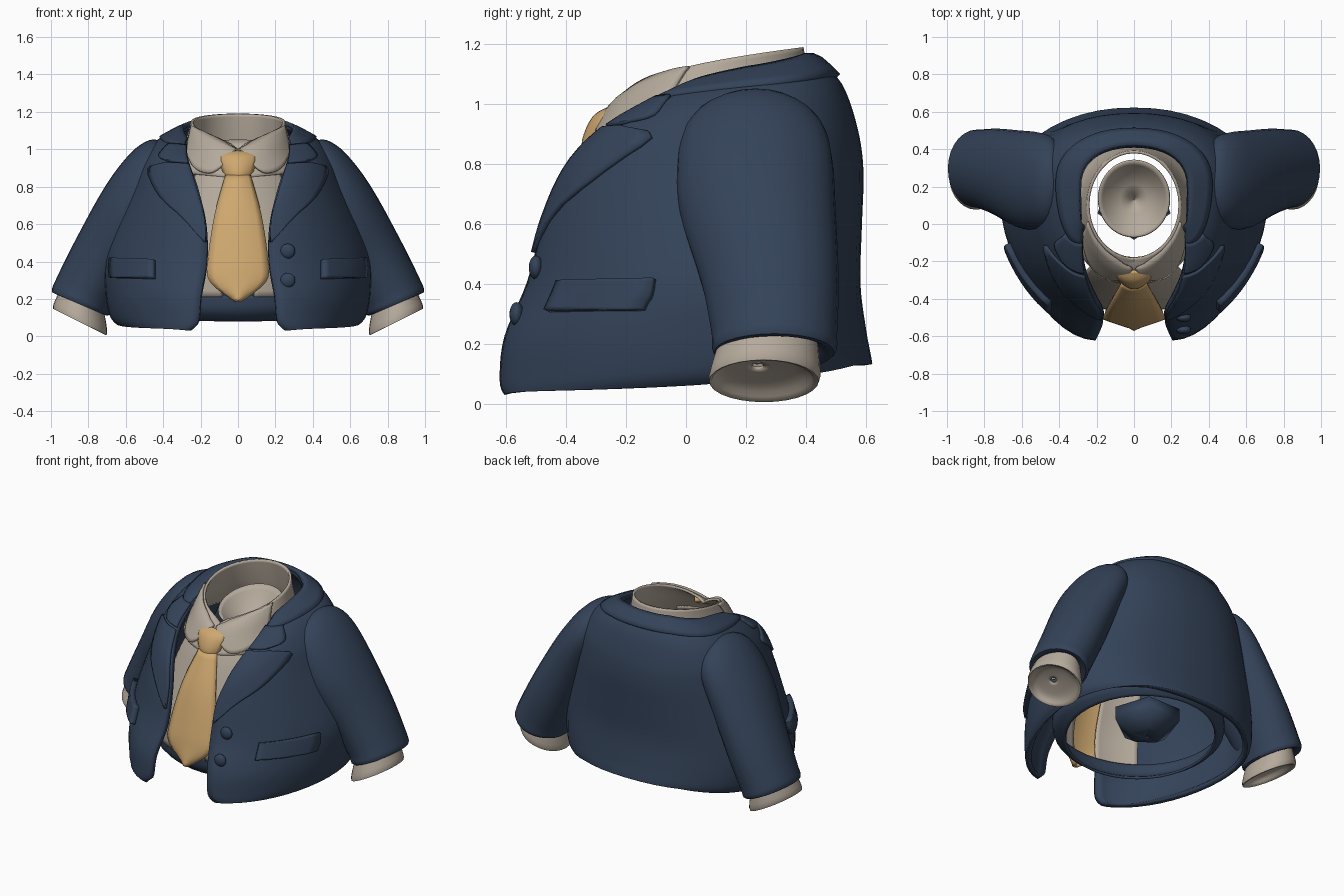
import bpy, bmesh, math
from mathutils import Vector
from mathutils.bvhtree import BVHTree

if "Cube" in bpy.data.objects:
    bpy.data.objects.remove(bpy.data.objects["Cube"])


def material(name, rgb):
    m = bpy.data.materials.new(name)
    m.use_nodes = True
    m.diffuse_color = (*rgb, 1)
    m.node_tree.nodes["Principled BSDF"].inputs["Base Color"].default_value = (*rgb, 1)
    return m


NAVY = material("navy cloth", (0.034, 0.056, 0.1))
BEIGE = material("beige shirt", (0.46, 0.4, 0.33))
GOLD = material("gold tie", (0.62, 0.39, 0.16))


def spline(keys, steps):
    """Smooth interpolation through a list of tuples."""
    out = []
    last = len(keys) - 1
    for i in range(last):
        a, b, c, d = (keys[min(max(i + k, 0), last)] for k in (-1, 0, 1, 2))
        for j in range(steps):
            t = j / steps
            out.append(tuple(
                q + t * 0.5 * (r - p + t * (2 * p - 5 * q + 4 * r - s + t * (3 * (q - r) + s - p)))
                for p, q, r, s in zip(a, b, c, d)))
    return out + [tuple(keys[-1])]


def smooth(ob):
    bpy.ops.object.select_all(action="DESELECT")
    ob.select_set(True)
    bpy.context.view_layer.objects.active = ob
    bpy.ops.object.shade_smooth_by_angle(angle=math.radians(50))


def loft(name, rows, mat, closed=False, thick=0.03):
    """Skin a grid of points, give it thickness and return a search tree."""
    n = len(rows[0])
    faces = []
    for i in range(len(rows) - 1):
        for j in range(n if closed else n - 1):
            k = (j + 1) % n
            faces.append((i * n + j, i * n + k, i * n + n + k, i * n + n + j))
    pts = [Vector(p) for row in rows for p in row]
    mesh = bpy.data.meshes.new(name)
    mesh.from_pydata(pts, [], faces)
    bm = bmesh.new()
    bm.from_mesh(mesh)
    bmesh.ops.recalc_face_normals(bm, faces=bm.faces)
    bm.to_mesh(mesh)
    bm.free()
    ob = bpy.data.objects.new(name, mesh)
    bpy.context.collection.objects.link(ob)
    mesh.materials.append(mat)
    mod = ob.modifiers.new("thickness", "SOLIDIFY")
    mod.thickness = thick
    mod.offset = 0
    smooth(ob)
    return BVHTree.FromPolygons(pts, faces)


def on_surface(tree, x, z, off):
    """Point lying just in front of a surface, seen from the front."""
    hit, nor, _, _ = tree.ray_cast(Vector((x, -2, z)), Vector((0, 1, 0)))
    if hit is None or hit.y > 0.15:
        hit, nor, _, _ = tree.find_nearest(Vector((x, -0.25, z)))
    if nor.y > 0:
        nor = -nor
    return hit + nor * off


def drape(name, tree, keys, side, mat, off, thick, across=8):
    """Plate laid on a surface between an inner and an outer (x, z) line."""
    rows = []
    for xi, zi, xo, zo in spline(keys, 4):
        rows.append([on_surface(tree, side * (xi + (xo - xi) * k / across),
                                zi + (zo - zi) * k / across, off) for k in range(across + 1)])
    loft(name, rows, mat, thick=thick)


RING = [math.tau * k / 40 for k in range(40)]


def ellipse_row(zf, zb, rx, yf, yb, angles=RING, power=1):
    row = []
    for a in angles:
        f = (1 - math.cos(a)) / 2
        row.append((rx * math.sin(a), yf + (yb - yf) * f, zf + (zb - zf) * f ** power))
    return row


# Jacket body: front z, back z, opening x, front y, half width, back y, widest y, squareness
BODY = [(0.035, 0.13, 0.25, -0.59, 0.64, 0.605, 0.1, 1.15),
        (0.08, 0.16, 0.21, -0.605, 0.67, 0.6, 0.1, 1.15),
        (0.22, 0.24, 0.195, -0.59, 0.69, 0.585, 0.1, 1.15),
        (0.4, 0.4, 0.165, -0.515, 0.69, 0.565, 0.1, 1.15),
        (0.6, 0.6, 0.17, -0.46, 0.63, 0.57, 0.13, 1.13),
        (0.78, 0.78, 0.21, -0.38, 0.56, 0.575, 0.18, 1.07),
        (0.9, 0.92, 0.255, -0.265, 0.51, 0.555, 0.22, 1),
        (0.98, 1.06, 0.275, -0.13, 0.43, 0.505, 0.22, 1),
        (1.04, 1.15, 0.275, 0, 0.29, 0.42, 0.2, 1)]


def body_row(zf, zb, ex, yf, w, yb, cy, p, n=24):
    half = []
    for k in range(n + 1):
        u = k / n
        s, c = max(math.sin(math.pi * u), 0), abs(math.cos(math.pi * u))
        if u <= 0.5:
            x, y = ex + (w - ex) * s ** p, cy - (cy - yf) * c ** p
        else:
            x, y = w * s ** 0.9, cy + (yb - cy) * c ** 0.9
        half.append((x, y, zf + (zb - zf) * min(1, u * 1.2) ** (3 * p - 2)))
    return half + [(-x, y, z) for x, y, z in half[-2::-1]]


body_rows = [body_row(*key) for key in spline(BODY, 5)]
body = loft("jacket_body", body_rows, NAVY, thick=0.035)

# Turned-down jacket collar around the neck
collar = []
for i, row in enumerate(body_rows[-5:]):
    out = 0.025 if i < 4 else 0
    collar.append([(x * (1 + out), y + out * (y - 0.15) * 2, z + 0.01) for x, y, z in row])
loft("jacket_collar", collar, NAVY, thick=0.025)

# Shirt front: two panels meeting behind the tie
PANEL = [(0.21, 0.25, 0.5, -0.47, 0.42), (0.4, 0.4, 0.5, -0.47, 0.45),
         (0.6, 0.6, 0.46, -0.41, 0.46), (0.8, 0.82, 0.38, -0.34, 0.46),
         (0.9, 0.95, 0.31, -0.29, 0.43)]
for side, word in ((1, "left"), (-1, "right")):
    arc = [side * (0.17 + 0.55 * k / 10) for k in range(11)]
    loft(word + "_shirt_panel", [ellipse_row(*r, arc) for r in spline(PANEL, 4)], BEIGE,
         thick=0.01)

# Shirt collar: front z, back z, half width, front y, back y
COLLAR = [(0.84, 0.9, 0.35, -0.32, 0.45), (0.92, 1.0, 0.295, -0.28, 0.42),
          (0.97, 1.1, 0.265, -0.24, 0.4), (0.995, 1.19, 0.245, -0.18, 0.385)]
shirt = loft("shirt_collar", [ellipse_row(*r, power=0.38) for r in spline(COLLAR, 4)],
             BEIGE, True, 0.015)

# Shallow neck dish, and a low faceted bowl at the waist
DISH = [(0.88 + 0.07 * r * r, 0.88 + 0.17 * r * r, 0.19 * r, 0.13 - 0.2 * r, 0.13 + 0.21 * r)
        for r in (0.01, 0.4, 0.7, 0.9, 1)]
loft("neck_dish", [ellipse_row(*r) for r in DISH], BEIGE, True, 0.01)
BOWL = [(z, z, r, 0.12 - r, 0.12 + r) for z, r in ((0.1, 0.01), (0.11, 0.1), (0.18, 0.2), (0.26, 0.2))]
loft("waist_bowl", [ellipse_row(*r, RING[::8]) for r in BOWL], NAVY, True, 0.01)

# Waistband seen below the tie
WAIST = [(0.085, 0.16, 0.46, -0.38, 0.5), (0.14, 0.2, 0.52, -0.44, 0.53),
         (0.22, 0.26, 0.53, -0.45, 0.53)]
loft("waistband", [ellipse_row(*r) for r in spline(WAIST, 3)], NAVY, True, 0.015)


# Tie: z, half width, y
def tie_part(name, keys, bulge, thick):
    rows = []
    for z, w, y in spline(keys, 4):
        rows.append([(w * t / 4, y + bulge * (t / 4) ** 2, z) for t in range(-4, 5)])
    loft(name, rows, GOLD, thick=thick)


tie_part("tie_blade", [(0.19, 0.006, -0.56), (0.29, 0.145, -0.535), (0.4, 0.158, -0.51),
                       (0.65, 0.12, -0.435), (0.86, 0.06, -0.335)], 0.03, 0.025)
tie_part("tie_knot", [(0.83, 0.05, -0.33), (0.88, 0.072, -0.332), (0.95, 0.095, -0.3),
                      (0.98, 0.085, -0.25)], 0.04, 0.03)

# Sleeves: outer x z, inner x z, middle y, half depth
SLEEVE = [(0.4, 1.03, 0.38, 0.86, 0.24, 0.12), (0.47, 1.04, 0.41, 0.75, 0.23, 0.22),
          (0.57, 0.97, 0.46, 0.64, 0.23, 0.25), (0.7, 0.8, 0.52, 0.48, 0.24, 0.25),
          (0.85, 0.53, 0.61, 0.3, 0.28, 0.22), (0.955, 0.32, 0.68, 0.16, 0.295, 0.2),
          (0.985, 0.24, 0.7, 0.12, 0.295, 0.195), (0.93, 0.25, 0.74, 0.17, 0.29, 0.15)]
CUFF = [(0.93, 0.28, 0.74, 0.19, 0.28, 0.15), (0.96, 0.22, 0.715, 0.1, 0.27, 0.17),
        (0.985, 0.15, 0.705, 0.01, 0.26, 0.18), (0.93, 0.17, 0.74, 0.06, 0.25, 0.14),
        (0.85, 0.14, 0.82, 0.12, 0.24, 0.02)]


def tube(name, keys, side, mat, thick):
    rows = []
    for xo, zo, xi, zi, cy, ry in spline(keys, 4):
        ring = []
        for k in range(28):
            a = math.tau * k / 28
            f = (1 + math.cos(a)) / 2
            ring.append((side * (xi + (xo - xi) * f), cy + ry * math.sin(a), zi + (zo - zi) * f))
        rows.append(ring)
    loft(name, rows, mat, True, thick)


LAPEL = [(0.17, 0.5, 0.18, 0.5), (0.175, 0.62, 0.29, 0.63), (0.205, 0.74, 0.4, 0.74),
         (0.245, 0.86, 0.46, 0.88), (0.26, 0.9, 0.37, 0.91)]
COLLAR_END = [(0.265, 0.91, 0.36, 0.92), (0.275, 0.95, 0.41, 0.95), (0.28, 1.0, 0.36, 1.01)]
WING = [(0.015, 0.985, 0.035, 0.95), (0.1, 1.04, 0.13, 0.87), (0.19, 1.09, 0.22, 0.89),
        (0.235, 1.12, 0.265, 0.98)]
POCKET = [(0.43, 0.3, 0.645, 0.31), (0.43, 0.36, 0.65, 0.36), (0.43, 0.4, 0.645, 0.41)]

for side, word in ((1, "left"), (-1, "right")):
    tube(word + "_sleeve", SLEEVE, side, NAVY, 0.02)
    tube(word + "_shirt_cuff", CUFF, side, BEIGE, 0.01)
    drape(word + "_lapel", body, LAPEL, side, NAVY, 0.022, 0.02)
    drape(word + "_collar_end", body, COLLAR_END, side, NAVY, 0.02, 0.02)
    drape(word + "_shirt_collar_wing", shirt, WING, side, BEIGE, 0.015, 0.015)
    drape(word + "_pocket_flap", body, POCKET, side, NAVY, 0.03, 0.04)

# Two front buttons
for i, z in enumerate((0.45, 0.29)):
    bpy.ops.mesh.primitive_uv_sphere_add(segments=20, ring_count=10, radius=0.04,
                                         location=on_surface(body, 0.26, z, 0.022))
    button = bpy.context.object
    button.name = f"button_{i + 1}"
    button.scale.y = 0.6
    button.data.materials.append(NAVY)
    smooth(button)
